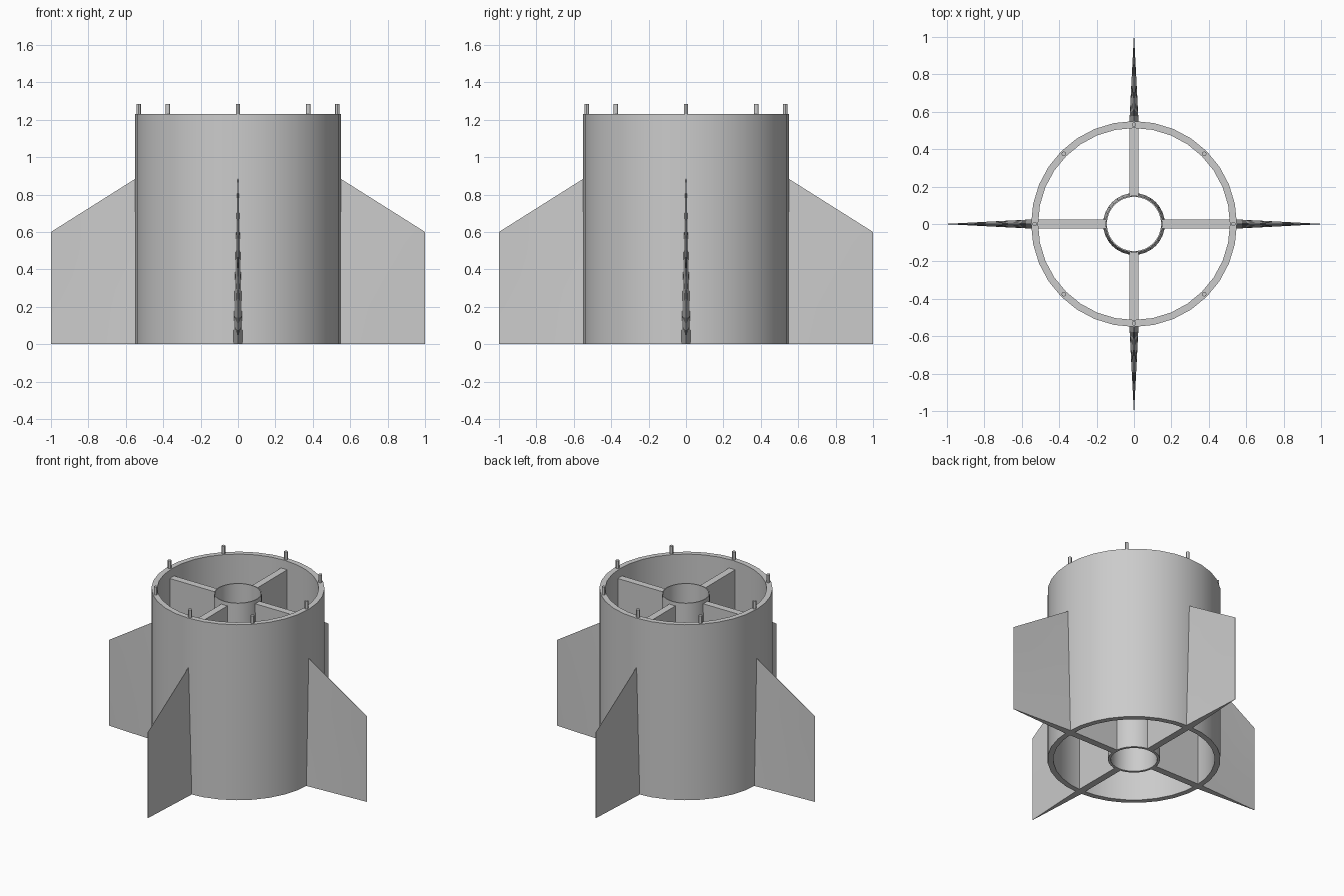
import bpy
import bmesh
import math
from mathutils import Matrix

cube = bpy.data.objects.get("Cube")
if cube:
    bpy.data.objects.remove(cube)

grey = bpy.data.materials.new("light grey")
grey.use_nodes = True
grey.diffuse_color = (0.6, 0.6, 0.6, 1)
grey.node_tree.nodes["Principled BSDF"].inputs["Base Color"].default_value = (0.6, 0.6, 0.6, 1)


def finish(name, bm, smooth=False):
    bmesh.ops.recalc_face_normals(bm, faces=bm.faces)
    mesh = bpy.data.meshes.new(name)
    bm.to_mesh(mesh)
    bm.free()
    mesh.materials.append(grey)
    obj = bpy.data.objects.new(name, mesh)
    bpy.context.collection.objects.link(obj)
    if smooth:
        bpy.ops.object.select_all(action="DESELECT")
        obj.select_set(True)
        bpy.context.view_layer.objects.active = obj
        bpy.ops.object.shade_smooth_by_angle()
    return obj


def ring(name, profile, sides):
    """Turn a closed (radius, height) profile around the z axis."""
    bm = bmesh.new()
    loops = []
    for r, z in profile:
        angles = [math.tau * i / sides for i in range(sides)]
        loops.append([bm.verts.new((r * math.cos(a), r * math.sin(a), z)) for a in angles])
    for k, low in enumerate(loops):
        high = loops[(k + 1) % len(loops)]
        for i in range(sides):
            j = (i + 1) % sides
            bm.faces.new((low[i], low[j], high[j], high[i]))
    return finish(name, bm, True)


def block(name, corners, cuts, angle):
    """Six-sided solid pointing along +x, from (x, half thickness, z) corners."""
    bm = bmesh.new()
    left = [bm.verts.new((x, t, z)) for x, t, z in corners]
    right = [bm.verts.new((x, -t, z)) for x, t, z in corners]
    sides = [bm.faces.new(left), bm.faces.new(right)]
    for i in range(4):
        j = (i + 1) % 4
        bm.faces.new((left[i], left[j], right[j], right[i]))
    if cuts:
        edges = {e for f in sides for e in f.edges}
        bmesh.ops.subdivide_edges(bm, edges=list(edges), cuts=cuts, use_grid_fill=True)
    bm.transform(Matrix.Rotation(angle, 4, "Z"))
    return finish(name, bm, cuts > 0)


HEIGHT = 1.23

# Outer shell and the slightly tapered centre tube
ring("outer_shell", [(0.55, 0), (0.55, HEIGHT), (0.513, HEIGHT), (0.513, 0)], 32)
ring("centre_tube", [(0.165, 0), (0.152, 1.195), (0.145, 1.195), (0.148, 0)], 32)

# Four radial struts and four tapering fins
strut = [(0.149, 0.024, 0), (0.525, 0.024, 0), (0.525, 0.024, 1.17), (0.149, 0.024, 1.17)]
fin = [(0.54, 0.025, 0), (1.0, 0.001, 0), (1.0, 0.001, 0.6), (0.54, 0.002, 0.89)]
for n, side in enumerate(("left", "back", "right", "front")):
    block(side + "_strut", strut, 0, n * math.pi / 2)
    block(side + "_fin", fin, 3, n * math.pi / 2)

# Eight locating pins on the top rim
for n in range(8):
    a = math.tau * n / 8
    bm = bmesh.new()
    bmesh.ops.create_cone(
        bm, cap_ends=True, segments=12, radius1=0.012, radius2=0.012, depth=0.075,
        matrix=Matrix.Translation((0.531 * math.cos(a), 0.531 * math.sin(a), HEIGHT + 0.0175)))
    finish("rim_pin_%d" % (n + 1), bm, True)
